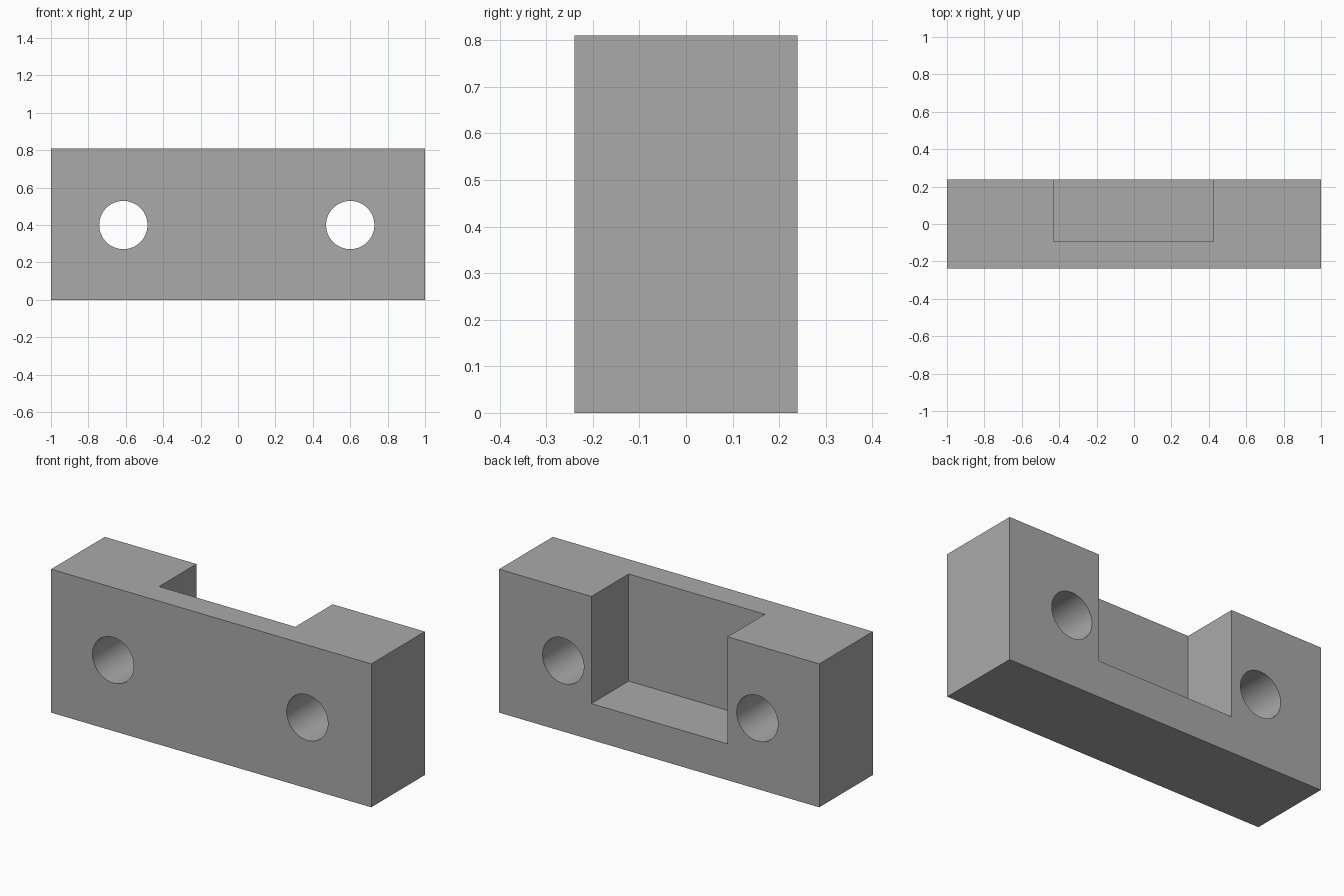
import bpy, bmesh, math
from mathutils import Matrix

if "Cube" in bpy.data.objects:
    bpy.data.objects.remove(bpy.data.objects["Cube"])

W, D, H = 2.0, 0.478, 0.81                    # overall block size
X0, X1, Y0, Z0 = -0.427, 0.424, -0.094, 0.205  # pocket limits
HOLES, HOLE_Z, HOLE_R = (-0.613, 0.6), 0.4, 0.129


def make_object(name, bm):
    mesh = bpy.data.meshes.new(name)
    bm.to_mesh(mesh)
    bm.free()
    obj = bpy.data.objects.new(name, mesh)
    bpy.context.collection.objects.link(obj)
    return obj


def box(name, lo, hi):
    bm = bmesh.new()
    size = [b - a for a, b in zip(lo, hi)]
    mid = [(a + b) / 2 for a, b in zip(lo, hi)]
    bmesh.ops.create_cube(bm, size=1, matrix=Matrix.Translation(mid) @ Matrix.Diagonal((*size, 1)))
    return make_object(name, bm)


def bore(name, x):
    bm = bmesh.new()
    bmesh.ops.create_cone(bm, cap_ends=True, segments=64, radius1=HOLE_R, radius2=HOLE_R, depth=1,
                          matrix=Matrix.Translation((x, 0, HOLE_Z)) @ Matrix.Rotation(math.pi / 2, 4, 'X'))
    return make_object(name, bm)


# Main block
block = box("mounting_block", (-W / 2, -D / 2, 0), (W / 2, D / 2, H))
grey = bpy.data.materials.new("plain grey")
grey.diffuse_color = (0.4, 0.4, 0.4, 1)
grey.use_nodes = True
grey.node_tree.nodes["Principled BSDF"].inputs["Base Color"].default_value = grey.diffuse_color
block.data.materials.append(grey)

# Pocket open to the back and top, and two through holes
cutters = [box("pocket_cutter", (X0, Y0, Z0), (X1, 0.5, 1.2))]
cutters += [bore(f"hole_cutter_{i + 1}", x) for i, x in enumerate(HOLES)]
bpy.context.view_layer.objects.active = block
for cutter in cutters:
    mod = block.modifiers.new(cutter.name, 'BOOLEAN')
    mod.operation, mod.solver, mod.object = 'DIFFERENCE', 'EXACT', cutter
    bpy.ops.object.modifier_apply(modifier=mod.name)
    cutter.hide_render = True
    cutter.hide_set(True)

# Smooth bores, sharp block edges
block.select_set(True)
bpy.ops.object.shade_smooth_by_angle(angle=math.radians(30))
